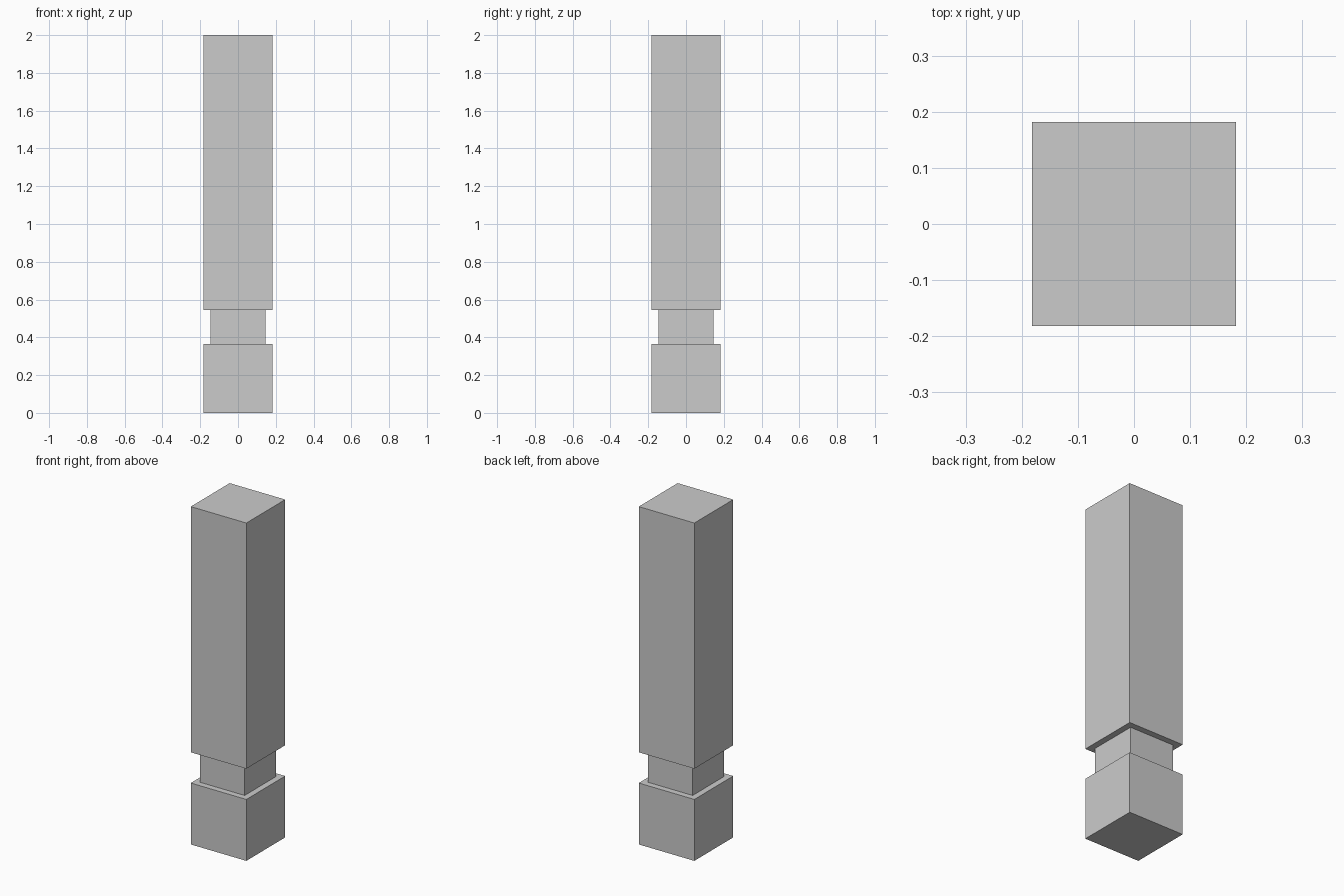
import bpy, bmesh

if "Cube" in bpy.data.objects:
    bpy.data.objects.remove(bpy.data.objects["Cube"])

UNIT = 2 / 5.5            # the plinth is one cube; total height is 5.5 cubes
WIDE, NARROW = UNIT / 2, UNIT * 0.4

# Post profile (half width, height): plinth, recessed neck, tall shaft
profile = [(WIDE, 0), (WIDE, UNIT), (NARROW, UNIT), (NARROW, 1.5 * UNIT),
           (WIDE, 1.5 * UNIT), (WIDE, 2.0)]

bm = bmesh.new()
rings = [[bm.verts.new((sx * h, sy * h, z))
          for sx, sy in ((-1, -1), (1, -1), (1, 1), (-1, 1))]
         for h, z in profile]

# Side walls and ledges between successive square rings
for low, high in zip(rings, rings[1:]):
    for i in range(4):
        j = (i + 1) % 4
        bm.faces.new((low[i], low[j], high[j], high[i]))

# Bottom and top caps
bm.faces.new(rings[0][::-1])
bm.faces.new(rings[-1])
bmesh.ops.recalc_face_normals(bm, faces=bm.faces)

mesh = bpy.data.meshes.new("square_post")
bm.to_mesh(mesh)
bm.free()
bpy.context.collection.objects.link(bpy.data.objects.new("square_post", mesh))
